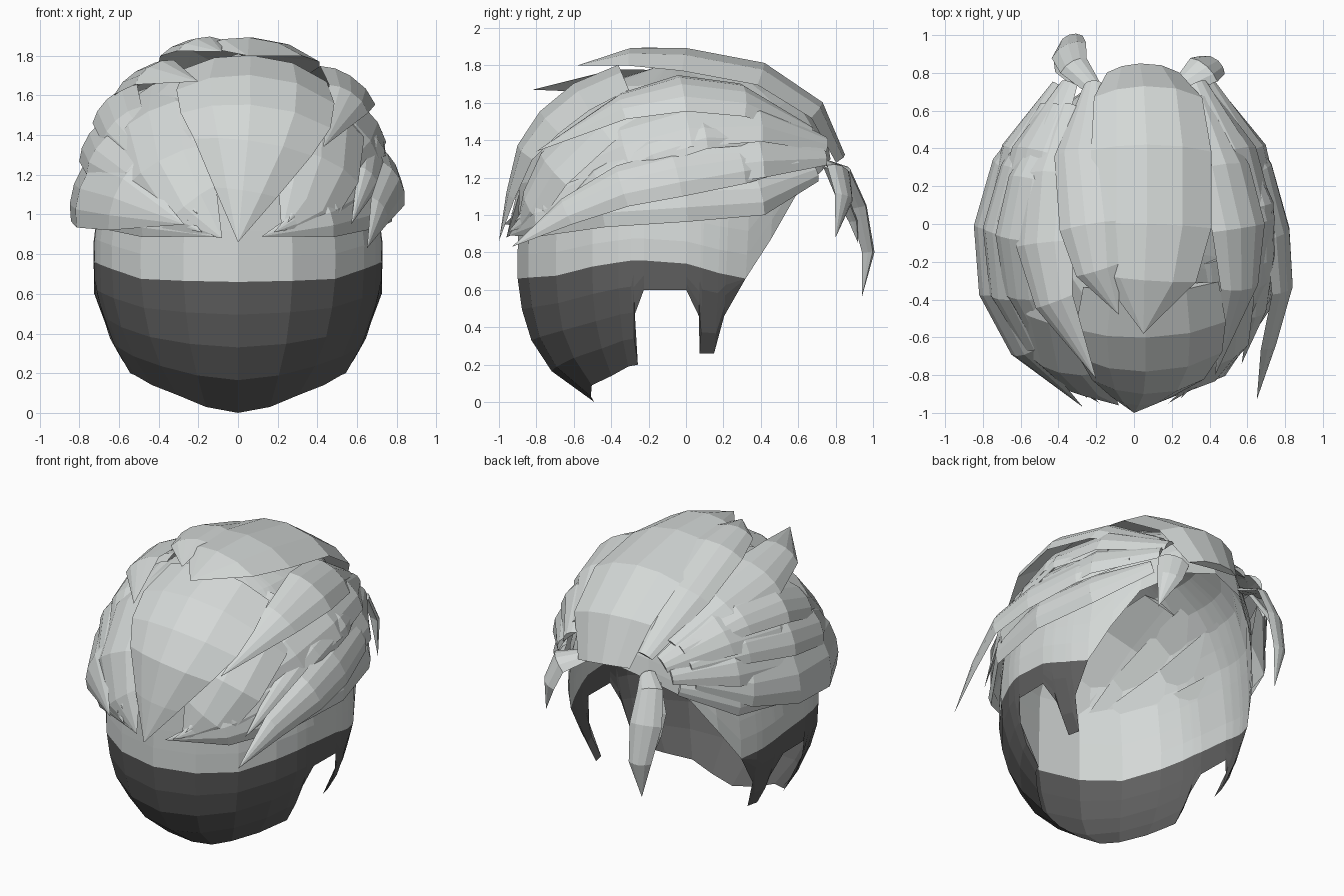
import bpy, bmesh, math
from mathutils import Vector

if "Cube" in bpy.data.objects:
    bpy.data.objects.remove(bpy.data.objects["Cube"], do_unlink=True)


def material(name, colour):
    m = bpy.data.materials.new(name)
    m.use_nodes = True
    m.diffuse_color = colour
    m.node_tree.nodes["Principled BSDF"].inputs["Base Color"].default_value = colour
    return m


LIGHT = material("pale hair", (0.66, 0.69, 0.68, 1))
DARK = material("shaved hair", (0.115, 0.115, 0.115, 1))


def finish(name, bm, mats):
    bmesh.ops.remove_doubles(bm, verts=bm.verts, dist=0.0005)
    bmesh.ops.recalc_face_normals(bm, faces=bm.faces)
    me = bpy.data.meshes.new(name)
    bm.to_mesh(me)
    bm.free()
    for m in mats:
        me.materials.append(m)
    ob = bpy.data.objects.new(name, me)
    bpy.context.collection.objects.link(ob)
    return ob


def interp(table, x):
    for (x0, *a), (x1, *b) in zip(table, table[1:]):
        if x <= x1:
            k = (x - x0) / (x1 - x0)
            return [p + (q - p) * k for p, q in zip(a, b)]
    return table[-1][1:]


# Scalp shell: height -> half width, depth to the front, depth to the rear
SECTION = [(0, .42, .39, .6), (.1, .46, .56, .7), (.2, .56, .65, .75), (.37, .66, .75, .8),
           (.6, .73, .8, .83), (.85, .735, .8, .86), (1.2, .69, .79, .89), (1.43, .61, .68, .85),
           (1.6, .49, .53, .74), (1.74, .3, .32, .52), (1.81, 0, 0, 0)]
# Angle from the front -> height of the rim, with the ear notch and sideburn
RIM = [(0, 0), (22, .03), (42, .09), (60, .14), (71, .19), (76, .2), (77, .47), (81, .6),
       (97, .6), (102, .46), (103, .26), (109, .26), (112, .46), (120, .66), (130, .87),
       (141, 1.1), (160, 1.24), (180, 1.3)]
# Angle from the front -> height of the shaved edge
FADE = [(0, .66), (40, .67), (62, .73), (78, .76), (97, .74), (109, .69), (120, .66), (180, .66)]


def shell_point(angle, z):
    a, front, rear = interp(SECTION, z)
    t = math.radians(angle)
    c = math.cos(t)
    return (a * math.sin(t), -.1 - (front if c > 0 else rear) * c, z)


bm = bmesh.new()
columns = []
for angle, rim in RIM:
    fade = max(interp(FADE, angle)[0], rim)
    heights = [rim + (fade - rim) * i / 4 for i in range(4)]
    heights += [fade + (1.81 - fade) * i / 9 for i in range(10)]
    columns.append([bm.verts.new(shell_point(angle, z)) for z in heights])
for left, right in zip(columns, columns[1:]):
    for i in range(len(left) - 1):
        f = bm.faces.new((left[i], right[i], right[i + 1], left[i + 1]))
        f.material_index = 1 if i < 4 else 0
bmesh.ops.dissolve_degenerate(bm, dist=0.0005, edges=bm.edges)
scalp = finish("scalp_shell", bm, [LIGHT, DARK])
mirror = scalp.modifiers.new("mirror", "MIRROR")
mirror.use_clip = True

CENTRE = Vector((0, -.05, .85))


# A tapered lock with a faceted lens section, facing away from the head
def lock(name, width, path, taper=(.3, .85, 1, .9, .6, 0), centre=CENTRE, curl=1.7, depth=.03):
    pts = [Vector(p) for p in path]
    bm = bmesh.new()
    rings = []
    for i, p in enumerate(pts):
        tangent = (pts[min(i + 1, len(pts) - 1)] - pts[max(i - 1, 0)]).normalized()
        out = p - centre
        out = (out - tangent * out.dot(tangent)).normalized()
        side = tangent.cross(out)
        w = width / 2 * interp([(j / (len(taper) - 1), t) for j, t in enumerate(taper)],
                               i / (len(pts) - 1))[0]
        drop = w * w / curl + depth * min(1, w / .06)
        shape = [(-1, -drop), (-.5, -drop * .2), (.1, 0), (.6, -drop * .3), (1, -drop), (0, -drop * .9)]
        rings.append([bm.verts.new(p + side * (w * u) + out * v) for u, v in shape])
    for a, b in zip(rings, rings[1:]):
        for j in range(6):
            k = (j + 1) % 6
            bm.faces.new((a[j], a[k], b[k], b[j]))
    bm.faces.new(rings[0])
    bmesh.ops.dissolve_degenerate(bm, dist=0.0005, edges=bm.edges)
    finish(name, bm, [LIGHT])


# Crown locks
lock("crown_lock", .64, [(.05, .85, 1.32), (.08, .73, 1.6), (.1, .42, 1.81), (.1, 0, 1.89),
                         (.08, -.3, 1.89), (.05, -.58, 1.8)], (.6, .9, 1, 1, .8, 0))
lock("crown_right_lock", .36, [(-.22, .76, 1.42), (-.28, .4, 1.74), (-.24, 0, 1.88),
                               (-.2, -.25, 1.89), (-.08, -.48, 1.82)])
lock("crown_spike", .36, [(-.36, .64, 1.48), (-.47, .28, 1.66), (-.5, -.1, 1.73),
                          (-.44, -.42, 1.75), (-.2, -.82, 1.67)])
lock("crown_left_lock", .36, [(.36, .68, 1.46), (.5, .32, 1.65), (.58, -.02, 1.69),
                              (.58, -.35, 1.61), (.43, -.8, 1.34)])

# Front fan
lock("front_fan", .8, [(.1, -.36, 1.8), (.1, -.6, 1.7), (.1, -.78, 1.55), (.08, -.9, 1.37),
                       (.04, -.96, 1.12), (0, -1, .86)], (.9, 1, .95, .75, .4, 0))
lock("front_fan_left", .5, [(.42, -.2, 1.66), (.45, -.5, 1.53), (.44, -.75, 1.28),
                            (.36, -.86, 1.07), (.22, -.91, .91)], (.6, 1, .9, .7, 0))
lock("front_fan_right", .5, [(-.42, -.2, 1.66), (-.43, -.53, 1.53), (-.38, -.79, 1.28),
                             (-.26, -.91, 1.05), (-.08, -.96, .88)], (.6, 1, .9, .7, 0))

# Low locks wrapping both sides
for s, word in ((1, "left"), (-1, "right")):
    lock("hem_lock_" + word, .28, [(s * .45, .7, 1.24), (s * .69, .4, 1.13), (s * .77, 0, 1.11),
                                   (s * .71, -.45, 1.08), (s * .47, -.81, 1), (s * .12, -.95, .89)],
         (.4, .9, 1, 1, .8, 0))
    lock("middle_lock_" + word, .38, [(s * .42, .75, 1.33), (s * .65, .4, 1.36), (s * .73, 0, 1.33),
                                      (s * .68, -.42, 1.23), (s * .48, -.77, 1.08), (s * .18, -.95, .91)])
    lock("upper_lock_" + word, .4, [(s * .36, .76, 1.4), (s * .55, .4, 1.54), (s * .64, 0, 1.54),
                                    (s * .61, -.35, 1.44), (s * .49, -.67, 1.27), (s * .25, -.92, .96)])

# Loose sweeping locks
lock("left_sweep", .28, [(.54, .6, 1.3), (.71, .3, 1.29), (.8, -.05, 1.24), (.82, -.35, 1.17),
                         (.74, -.65, 1.03), (.65, -.93, .83)])
lock("left_short_sweep", .24, [(.58, .45, 1.42), (.7, .1, 1.46), (.71, -.2, 1.37),
                               (.68, -.48, 1.2), (.57, -.74, .95)])
lock("right_sweep", .42, [(-.52, .62, 1.28), (-.73, .32, 1.21), (-.82, -.02, 1.17), (-.79, -.38, 1.15),
                          (-.62, -.7, 1.1), (-.27, -.97, .95)], (.3, .75, .95, 1, .85, 0))
lock("right_upper_sweep", .32, [(-.48, .64, 1.38), (-.65, .3, 1.45), (-.74, -.05, 1.42),
                                (-.71, -.4, 1.34), (-.56, -.67, 1.22), (-.2, -.93, .97)])
lock("right_high_sweep", .3, [(-.42, .64, 1.46), (-.59, .25, 1.59), (-.65, -.08, 1.59),
                              (-.61, -.4, 1.48), (-.46, -.7, 1.3), (-.2, -.94, 1)])

# Loose tails at the rear
lock("right_tail", .2, [(-.22, .74, 1.3), (-.33, .86, 1.26), (-.36, .95, 1.05),
                        (-.35, 1, .8), (-.33, .94, .56)], (.5, .8, 1, .7, 0), Vector((0, .2, .85)))
lock("right_tail_tip", .12, [(-.3, .78, 1.26), (-.38, .86, 1.1), (-.4, .91, .97), (-.4, .92, .85)],
     (.8, 1, .7, 0), Vector((0, .2, .85)))
lock("left_tail", .2, [(.24, .74, 1.3), (.38, .84, 1.26), (.44, .87, 1.1), (.48, .8, .88)],
     (.5, 1, .8, 0), Vector((0, .2, .85)))
